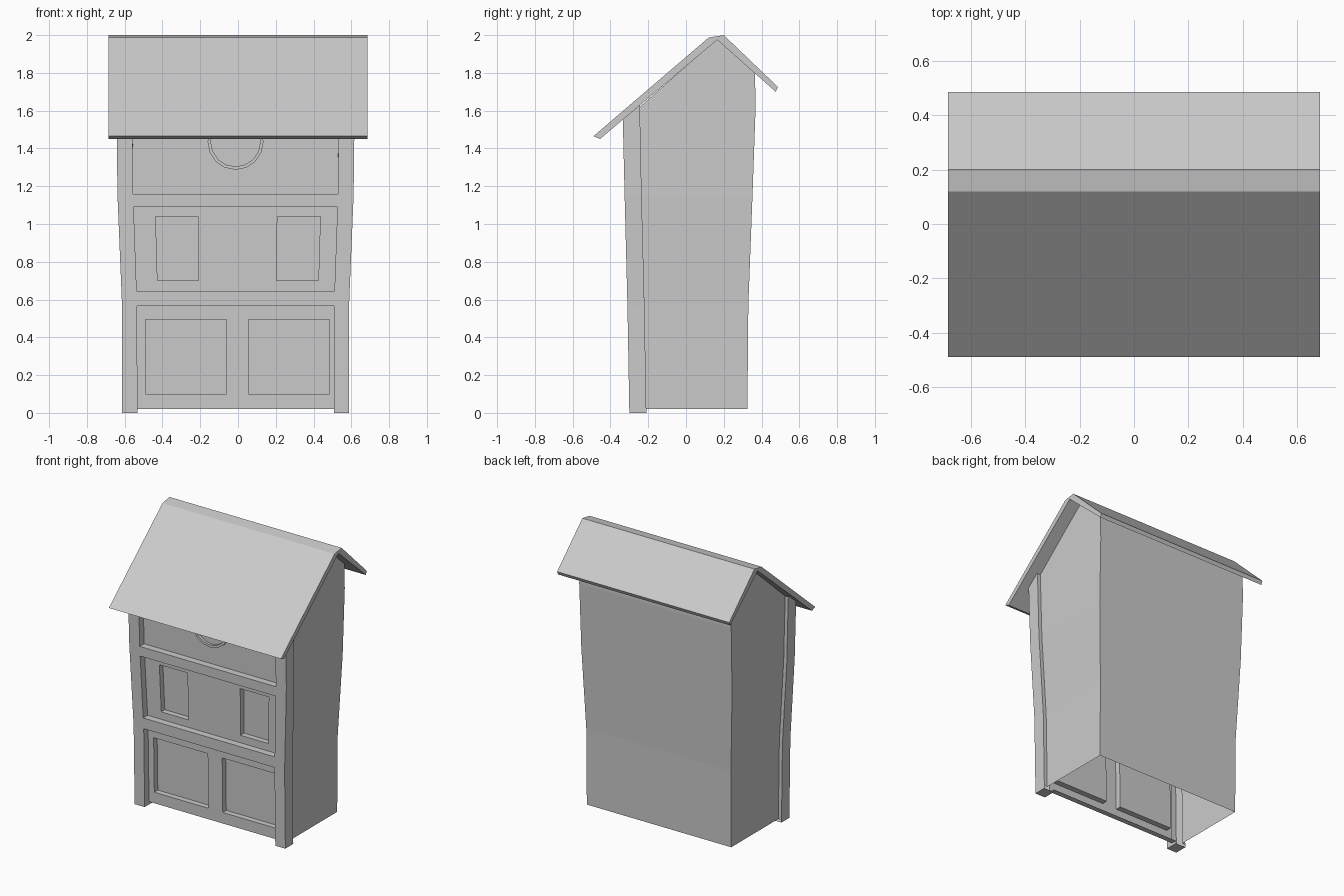
import bpy, bmesh, math
from mathutils import Vector

if "Cube" in bpy.data.objects:
    bpy.data.objects.remove(bpy.data.objects["Cube"])

CX = -0.013                      # the house sits slightly off centre under the roof


def lerp_table(table, z):
    for (z0, a), (z1, b) in zip(table, table[1:]):
        if z <= z1:
            return a + (b - a) * (z - z0) / (z1 - z0)
    return table[-1][1]


def half(z):                     # half width over the posts
    return lerp_table([(0, 0.60), (0.57, 0.601), (1.15, 0.625), (1.62, 0.63)], z)


def front(z):                    # y of the post fronts
    return lerp_table([(0, -0.30), (0.57, -0.31), (1.15, -0.325), (1.62, -0.335)], z)


def back(z):                     # y of the back wall
    return lerp_table([(0, 0.325), (0.57, 0.33), (1.15, 0.352), (1.55, 0.37), (1.8, 0.365)], z)


def make_object(name, faces):
    bm = bmesh.new()
    for f in faces:
        bm.faces.new([bm.verts.new(p) for p in f])
    bmesh.ops.remove_doubles(bm, verts=bm.verts, dist=1e-4)
    bmesh.ops.recalc_face_normals(bm, faces=bm.faces)
    pivot = Vector((0, 0, 0.8))
    if sum(f.normal.dot(f.calc_center_median() - pivot) * f.calc_area() for f in bm.faces) < 0:
        bmesh.ops.reverse_faces(bm, faces=bm.faces)
    me = bpy.data.meshes.new(name)
    bm.to_mesh(me)
    bm.free()
    ob = bpy.data.objects.new(name, me)
    bpy.context.collection.objects.link(ob)
    return ob


# Timber front: a stepped grid of posts and beams, panels and window recesses
POST, PANEL, DEEP = 0.0, 0.05, 0.09
us = [-.60, -.52, -.477, -.409, -.193, -.047, .068, .214, .434, .498, .52, .60]
zs = [0, .02, .10, .495, .567, .645, .70, 1.04, 1.09, 1.16, 1.60]
windows = [(-.477, -.047, .10, .495), (.068, .498, .10, .495),
           (-.409, -.193, .70, 1.04), (.214, .434, .70, 1.04)]


def depth(i, j):
    if not (0 <= i < len(us) - 1 and 0 <= j < len(zs) - 1):
        return DEEP
    u, z = (us[i] + us[i + 1]) / 2, (zs[j] + zs[j + 1]) / 2
    if abs(u) > .52:
        return POST
    if j == 0:
        return None
    if .567 < z < .645 or 1.09 < z < 1.16:
        return POST
    if any(a < u < b and c < z < d for a, b, c, d in windows):
        return DEEP
    return PANEL


def point(i, j, d):
    z = zs[j]
    y = front(z) + d
    x = CX + us[i] * half(z) / 0.60
    if j == len(zs) - 1:         # top edge follows the roof slope
        z = 1.455 + (y + 0.455) * 0.84
    return (x, y, z)


faces = []
for i in range(-1, len(us) - 1):
    for j in range(-1, len(zs) - 1):
        d = depth(i, j)
        if i >= 0 and j >= 0 and d is not None:
            faces.append([point(a, b, d) for a, b in
                          ((i, j), (i + 1, j), (i + 1, j + 1), (i, j + 1))])
        # step walls towards the right and upper neighbours
        for other, ends in ((depth(i + 1, j), ((i + 1, j), (i + 1, j + 1))),
                            (depth(i, j + 1), ((i, j + 1), (i + 1, j + 1)))):
            if min(a for e in ends for a in e) < 0 or ends[1][0] >= len(us) or ends[1][1] >= len(zs):
                continue
            d0 = DEEP if d is None else d
            d1 = DEEP if other is None else other
            if d0 != d1:
                (a, b), (p, q) = ends
                faces.append([point(a, b, d0), point(p, q, d0), point(p, q, d1), point(a, b, d1)])
make_object("timber_front", faces)

# Side and back walls, open underneath
INSET = 0.025
levels = [.02, .57, 1.15, 1.62]
faces = []
for s in (-1, 1):
    def side(y, z):
        return (CX + s * (half(z) - INSET), y, z)
    for a, b in zip(levels, levels[1:]):
        faces.append([side(front(a) + DEEP, a), side(back(a), a),
                      side(back(b), b), side(front(b) + DEEP, b)])
        # back return of each post
        faces.append([side(front(a) + DEEP, a), side(front(b) + DEEP, b),
                      (CX + s * half(b), front(b) + DEEP, b), (CX + s * half(a), front(a) + DEEP, a)])
    faces.append([side(front(1.62) + DEEP, 1.62), side(back(1.62), 1.62),
                  side(.365, 1.805), side(.165, 1.98)])
for a, b in zip(levels + [], levels[1:] + [1.805]):
    wa, wb = half(a) - INSET, half(b) - INSET
    faces.append([(CX - wa, back(a), a), (CX + wa, back(a), a),
                  (CX + wb, back(b), b), (CX - wb, back(b), b)])
make_object("house_walls", faces)

# Round attic window rim
N, cz, py = 16, 1.435, -0.28
loops = [(.148, py), (.148, py - .018), (.131, py - .018), (.131, py)]
faces = []
for k in range(N):
    a, b = (2 * math.pi * t / N for t in (k, k + 1))
    for (r0, y0), (r1, y1) in zip(loops, loops[1:]):
        faces.append([(CX + r * math.cos(t), y, cz + r * math.sin(t))
                      for r, y, t in ((r0, y0, a), (r0, y0, b), (r1, y1, b), (r1, y1, a))])
make_object("round_window_rim", faces)

# Roof: bent slab extruded along x
prof = [(-.49, 1.465), (-.455, 1.45), (.165, 1.975), (.475, 1.70), (.487, 1.725), (.20, 2.0), (.12, 1.987)]
faces = [[(s * .685, y, z) for y, z in prof] for s in (-1, 1)]
for (y0, z0), (y1, z1) in zip(prof, prof[1:] + prof[:1]):
    faces.append([(-.685, y0, z0), (.685, y0, z0), (.685, y1, z1), (-.685, y1, z1)])
make_object("roof", faces)
